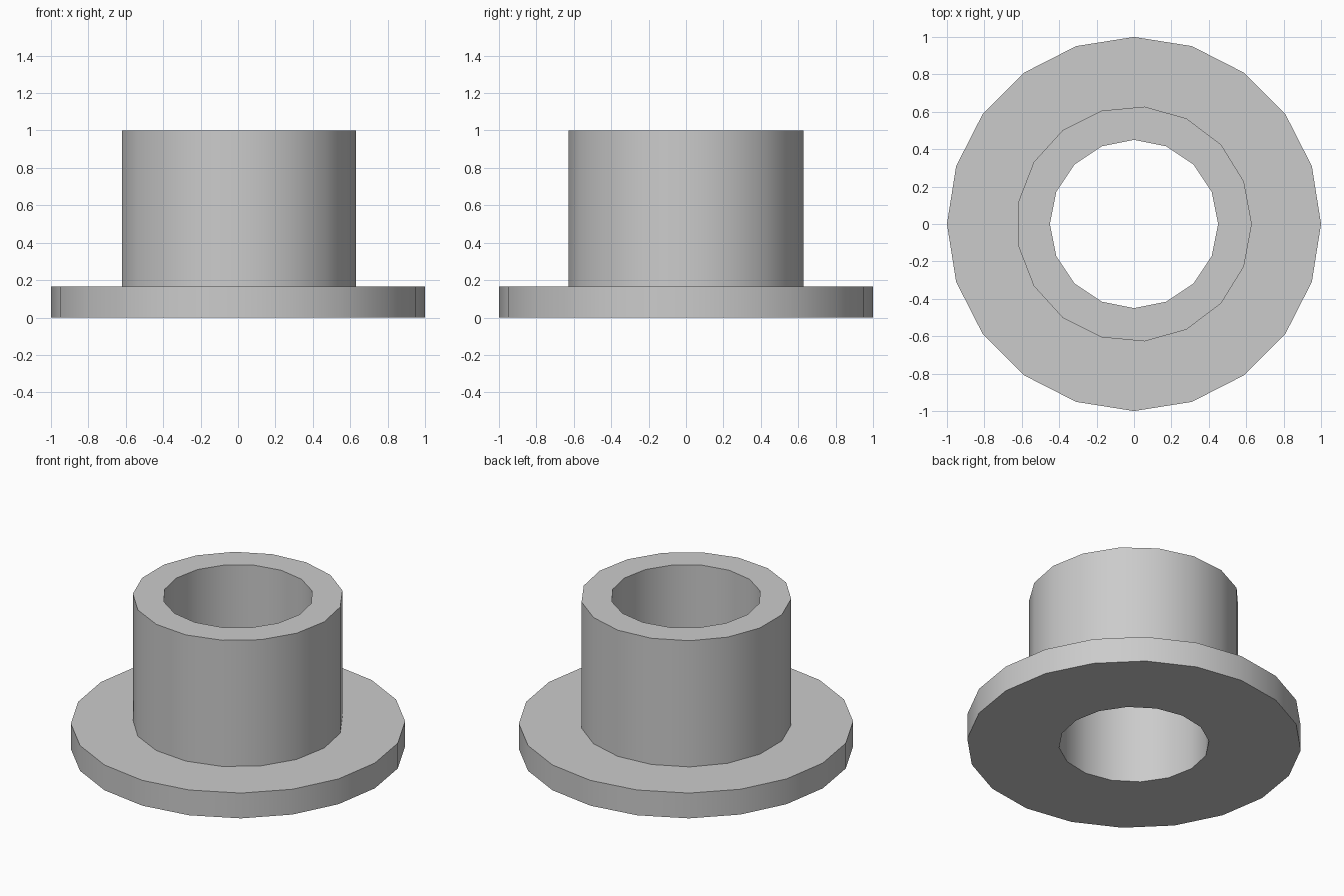
import bpy
import bmesh
from math import cos, sin, tau, radians

cube = bpy.data.objects.get("Cube")
if cube:
    bpy.data.objects.remove(cube, do_unlink=True)

# Single plain grey material
grey = bpy.data.materials.new("plain_grey")
grey.use_nodes = True
colour = (0.6, 0.6, 0.6, 1)
grey.diffuse_color = colour
grey.node_tree.nodes["Principled BSDF"].inputs["Base Color"].default_value = colour

FLANGE_TOP, TOP = 0.167, 1.0
bm = bmesh.new()


def ring(radius, sides, z):
    """Closed loop of edges, first corner on +x."""
    verts = [bm.verts.new((radius * cos(tau * i / sides), radius * sin(tau * i / sides), z))
             for i in range(sides)]
    return [bm.edges.new((v, verts[(i + 1) % sides])) for i, v in enumerate(verts)]


def wall(radius, sides, z0, z1):
    """Upright faceted wall; returns its bottom and top loops."""
    low, high = ring(radius, sides, z0), ring(radius, sides, z1)
    for a, b in zip(low, high):
        bm.faces.new((a.verts[0], a.verts[1], b.verts[1], b.verts[0]))
    return low, high


def annulus(outer, inner):
    """Flat ring-shaped face between two loops."""
    bmesh.ops.triangle_fill(bm, edges=outer + inner, use_beauty=True)


# Bore, sleeve and flange walls, then the flat faces joining them
bore_low, bore_high = wall(0.45, 16, 0, TOP)
sleeve_low, sleeve_high = wall(0.63, 17, FLANGE_TOP, TOP)
flange_low, flange_high = wall(1.0, 20, 0, FLANGE_TOP)
annulus(sleeve_high, bore_high)
annulus(flange_high, sleeve_low)
annulus(flange_low, bore_low)

bmesh.ops.recalc_face_normals(bm, faces=bm.faces[:])
mesh = bpy.data.meshes.new("flanged_bushing")
bm.to_mesh(mesh)
bm.free()
mesh.materials.append(grey)

bushing = bpy.data.objects.new("flanged_bushing", mesh)
bpy.context.collection.objects.link(bushing)
bpy.ops.object.select_all(action="DESELECT")
bushing.select_set(True)
bpy.context.view_layer.objects.active = bushing
bpy.ops.object.shade_smooth_by_angle(angle=radians(30))
